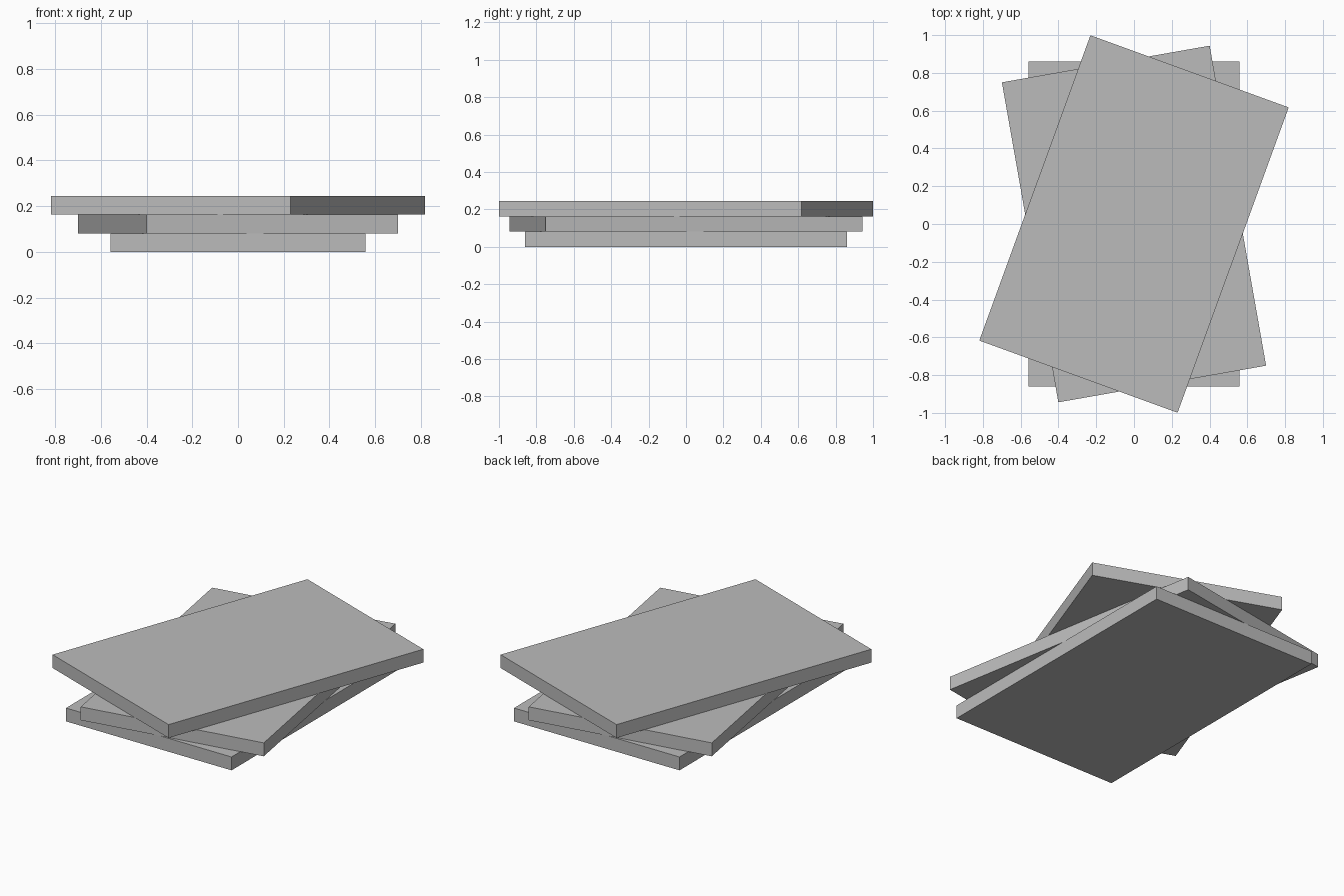
import bpy
from math import radians

default = bpy.data.objects.get("Cube")
if default:
    bpy.data.objects.remove(default, do_unlink=True)

WIDTH, DEPTH, THICK = 1.117, 1.72, 0.0815

# Single plain grey
grey = bpy.data.materials.new("plain_grey")
grey.use_nodes = True
colour = (0.5, 0.5, 0.5, 1)
grey.diffuse_color = colour
grey.node_tree.nodes["Principled BSDF"].inputs["Base Color"].default_value = colour


def slab(name, level, angle):
    """One flat slab of the stack, turned about its centre."""
    bpy.ops.mesh.primitive_cube_add(
        size=1, location=(0, 0, (level + 0.5) * THICK), rotation=(0, 0, radians(angle)))
    ob = bpy.context.object
    ob.name = name
    ob.scale = (WIDTH, DEPTH, THICK)
    bpy.ops.object.transform_apply(location=False, rotation=False, scale=True)
    ob.data.materials.append(grey)


# Stack of three slabs, each fanned to a different angle
slab("bottom_slab", 0, 0)
slab("middle_slab", 1, 10)
slab("top_slab", 2, -20)
